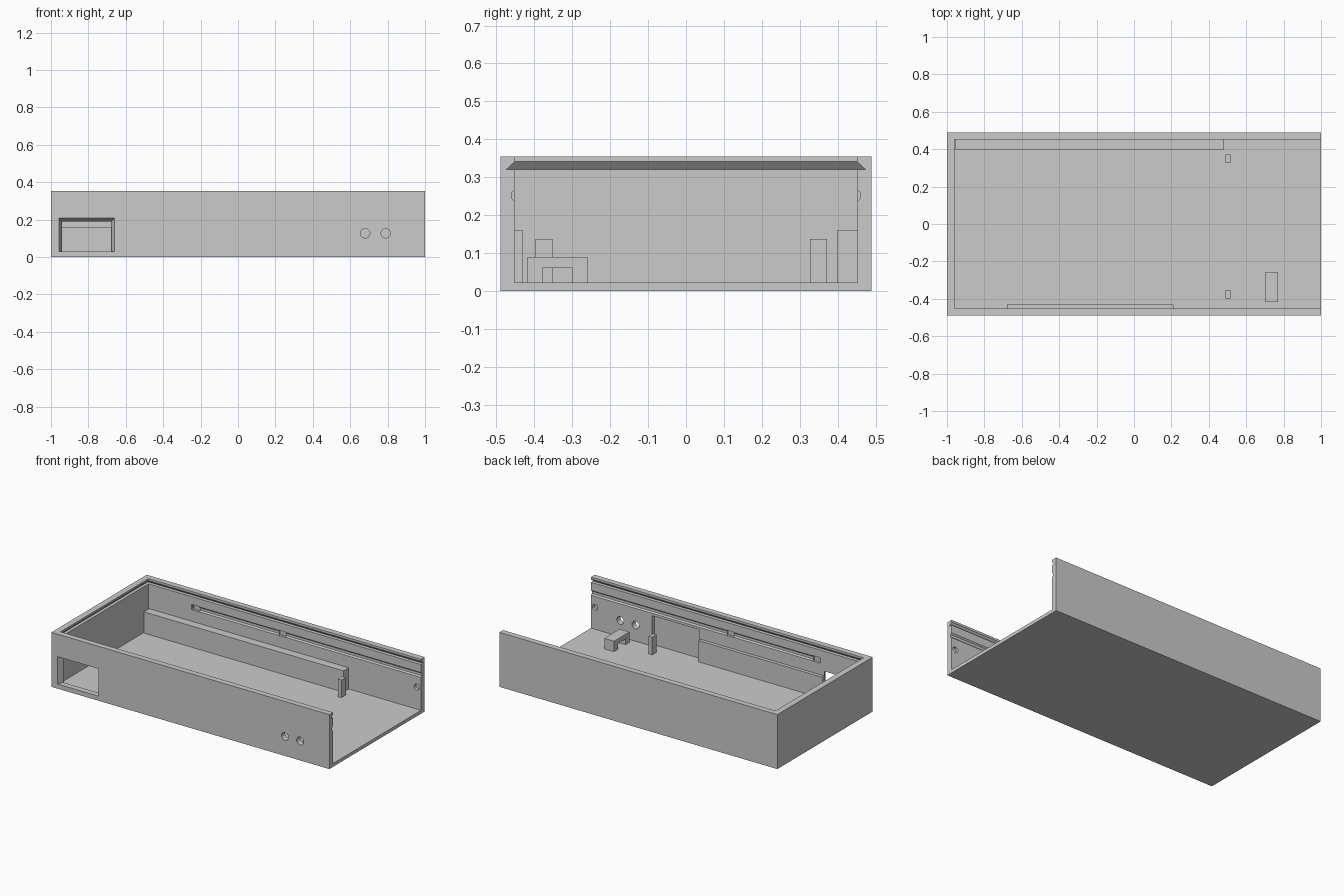
import bpy, bmesh, math
from mathutils import Vector, Matrix

cube = bpy.data.objects.get("Cube")
if cube:
    bpy.data.objects.remove(cube, do_unlink=True)

grey = bpy.data.materials.new("plain grey")
grey.use_nodes = True
grey.diffuse_color = (0.6, 0.6, 0.6, 1)
grey.node_tree.nodes["Principled BSDF"].inputs["Base Color"].default_value = (0.6, 0.6, 0.6, 1)


def finish(name, bm):
    bmesh.ops.recalc_face_normals(bm, faces=bm.faces)
    mesh = bpy.data.meshes.new(name)
    bm.to_mesh(mesh)
    bm.free()
    mesh.materials.append(grey)
    obj = bpy.data.objects.new(name, mesh)
    bpy.context.collection.objects.link(obj)
    return obj


def loft(name, lower, upper):
    """Solid between two matching loops of points."""
    bm = bmesh.new()
    a = [bm.verts.new(p) for p in lower]
    b = [bm.verts.new(p) for p in upper]
    bm.faces.new(a)
    bm.faces.new(b)
    for i in range(len(a)):
        j = (i + 1) % len(a)
        bm.faces.new((a[i], a[j], b[j], b[i]))
    return finish(name, bm)


def rect(x0, x1, y0, y1):
    return [(x0, y0), (x1, y0), (x1, y1), (x0, y1)]


def box(name, x, y, z):
    corners = rect(*x, *y)
    return loft(name, [(*c, z[0]) for c in corners], [(*c, z[1]) for c in corners])


def rod(name, centre, radius, depth):
    """Cylinder lying along y."""
    bm = bmesh.new()
    turn = Matrix.Translation(Vector(centre)) @ Matrix.Rotation(math.pi / 2, 4, "X")
    bmesh.ops.create_cone(bm, cap_ends=True, segments=32, radius1=radius,
                          radius2=radius, depth=depth, matrix=turn)
    return finish(name, bm)


def cut(obj, cutter):
    mod = obj.modifiers.new("cut", "BOOLEAN")
    mod.operation = "DIFFERENCE"
    mod.solver = "EXACT"
    mod.object = cutter
    graph = bpy.context.evaluated_depsgraph_get()
    mesh = bpy.data.meshes.new_from_object(obj.evaluated_get(graph))
    obj.modifiers.clear()
    obj.data = mesh
    bpy.data.objects.remove(cutter, do_unlink=True)


FLOOR = 0.022
INNER = 0.452

# Tray, open at the top and at the +x end
tray = box("tray", (-1, 1), (-0.49, 0.49), (0, 0.354))
cut(tray, box("cavity", (-0.96, 1.1), (-INNER, INNER), (FLOOR, 0.5)))

# Dovetail channel for a sliding lid
cut(tray, loft("lid_channel",
               [(*c, 0.32) for c in rect(-0.98, 1.1, -0.474, 0.474)],
               [(*c, 0.342) for c in rect(-0.96, 1.1, -0.45, 0.45)]))

# Side grooves with detents, and round dimples near the open end
for side in (-1, 1):
    section = [(0.44, 0.236), (0.452, 0.236), (0.46, 0.244),
               (0.46, 0.26), (0.452, 0.268), (0.44, 0.268)]
    cut(tray, loft("side_groove", [(-0.65, side * y, z) for y, z in section],
                   [(1.1, side * y, z) for y, z in section]))
    for x in (-0.62, 0.0):
        cut(tray, box("detent", (x - 0.025, x + 0.025),
                      sorted((side * 0.44, side * 0.468)), (0.234, 0.27)))
    cut(tray, rod("dimple", (0.97, side * 0.45, 0.165), 0.019, 0.04))

# Flared window and two round holes in the front wall
cut(tray, loft("window",
               [(x, -0.49, z) for x, z in rect(-0.957, -0.66, 0.03, 0.208)],
               [(x, -0.44, z) for x, z in rect(-0.935, -0.685, 0.03, 0.184)]))
for x in (0.68, 0.79):
    cut(tray, rod("round_hole", (x, -0.47, 0.127), 0.025, 0.1))

# Shallow pocket inside the front wall
cut(tray, box("pocket", (0.22, 0.56), (-0.474, -0.44), (FLOOR, 0.22)))

# Ribs and posts standing on the floor, slightly sunk into it
BASE = FLOOR - 0.004
box("back_rib", (-0.955, 0.48), (0.398, 0.455), (BASE, 0.16))
box("front_rib", (-0.68, 0.21), (-0.455, -0.43), (BASE, 0.16))
box("front_post", (0.49, 0.515), (-0.397, -0.352), (BASE, 0.137))
box("back_post", (0.49, 0.515), (0.327, 0.372), (BASE, 0.137))

# Cable bridge with a tunnel through it
arch = [(-0.418, BASE), (-0.418, 0.09), (-0.26, 0.09), (-0.26, BASE),
        (-0.3, BASE), (-0.3, 0.06), (-0.378, 0.06), (-0.378, BASE)]
loft("cable_bridge", [(0.70, y, z) for y, z in arch], [(0.77, y, z) for y, z in arch])

# Smooth only the round holes
bpy.ops.object.select_all(action="DESELECT")
tray.select_set(True)
bpy.context.view_layer.objects.active = tray
bpy.ops.object.shade_smooth_by_angle(angle=math.radians(20))
